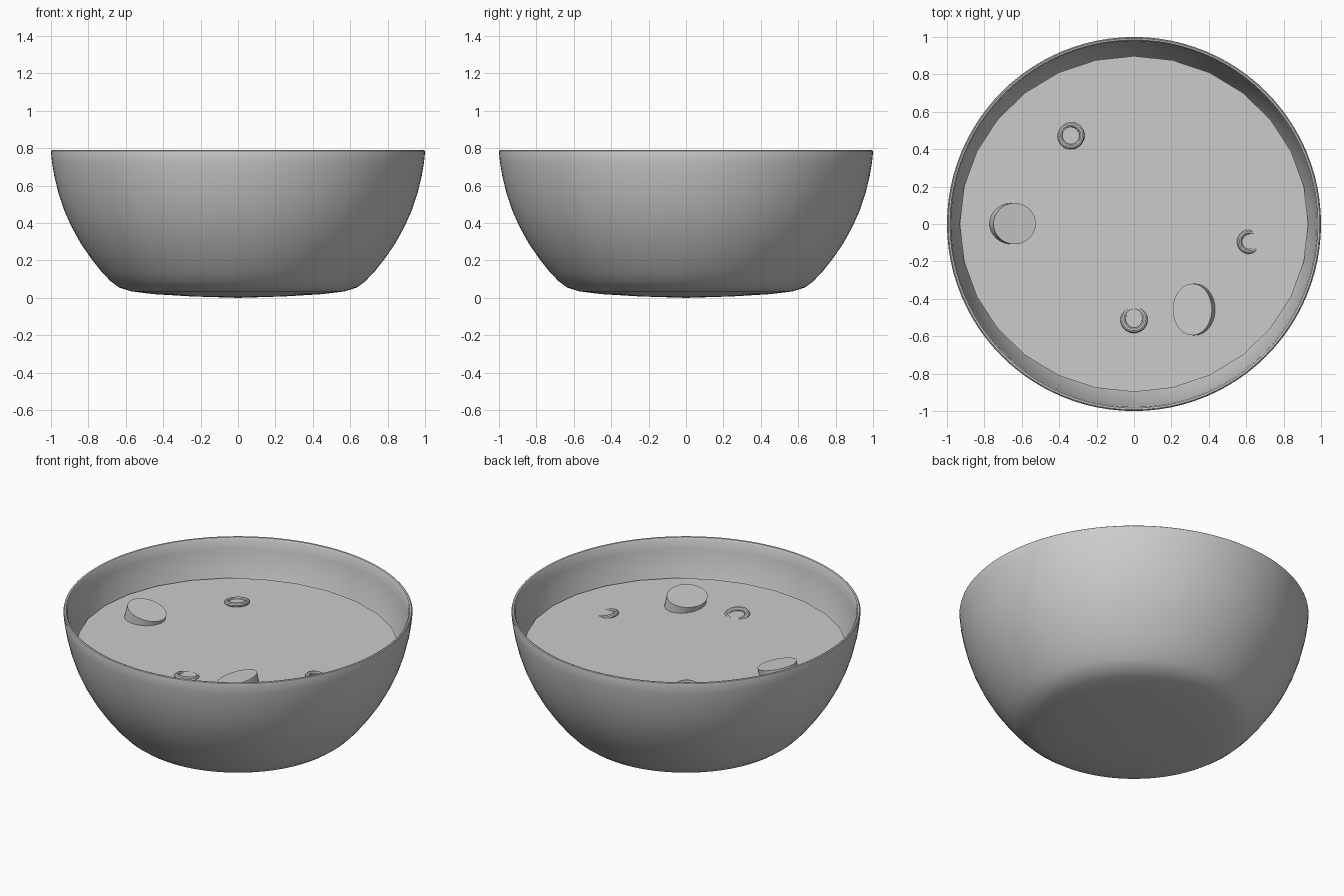
import bpy, bmesh, math
from mathutils import Matrix, Vector

if "Cube" in bpy.data.objects:
    bpy.data.objects.remove(bpy.data.objects["Cube"])

SOUP_Z = 0.565

mat = bpy.data.materials.new("plain grey")
mat.diffuse_color = (0.6, 0.6, 0.6, 1)
mat.use_nodes = True
mat.node_tree.nodes["Principled BSDF"].inputs["Base Color"].default_value = mat.diffuse_color


def finish(bm, name, smooth=True):
    bmesh.ops.recalc_face_normals(bm, faces=bm.faces)
    me = bpy.data.meshes.new(name)
    bm.to_mesh(me)
    bm.free()
    me.materials.append(mat)
    ob = bpy.data.objects.new(name, me)
    bpy.context.collection.objects.link(ob)
    if smooth:
        bpy.ops.object.select_all(action='DESELECT')
        ob.select_set(True)
        bpy.context.view_layer.objects.active = ob
        bpy.ops.object.shade_smooth_by_angle(angle=math.radians(35))
    return ob


def lathe(name, profile, steps):
    bm = bmesh.new()
    vs = [bm.verts.new((r, 0, z)) for r, z in profile]
    edges = [bm.edges.new(p) for p in zip(vs, vs[1:])]
    bmesh.ops.spin(bm, geom=vs + edges, cent=(0, 0, 0), axis=(0, 0, 1),
                   angle=2 * math.pi, steps=steps)
    bmesh.ops.remove_doubles(bm, verts=bm.verts, dist=0.0005)
    return finish(bm, name)


# Bowl: outer wall, thin rounded rim, inner wall
outer = [(0, 0), (0.25, 0.008), (0.45, 0.02), (0.57, 0.035), (0.635, 0.055),
         (0.68, 0.088), (0.73, 0.14), (0.785, 0.21), (0.84, 0.29),
         (0.89, 0.38), (0.93, 0.47), (0.96, 0.56), (0.982, 0.65),
         (0.994, 0.72), (1.0, 0.778)]
rim = [(0.998, 0.786), (0.993, 0.79), (0.984, 0.788), (0.978, 0.778)]
inner = [(max(0, r - 0.022), z + (0.025 if z < 0.2 else 0.0))
         for r, z in reversed(outer[:-1])]
lathe("bowl", outer + rim + inner, 96)

# Soup: a flat, faceted, slightly oval disc
bm = bmesh.new()
bmesh.ops.create_circle(bm, cap_ends=True, segments=28, radius=1,
                        matrix=Matrix.Translation((0, 0, SOUP_Z))
                        @ Matrix.Diagonal((0.932, 0.898, 1, 1)))
finish(bm, "soup_surface", False)


# Floating slices: oval cylinders tilted about the y axis
def slice_(name, top, rx, ry, tilt):
    bm = bmesh.new()
    h = 0.1
    bmesh.ops.create_cone(
        bm, cap_ends=True, segments=40, radius1=1, radius2=1, depth=h,
        matrix=Matrix.Translation(top) @ Matrix.Rotation(math.radians(tilt), 4, 'Y')
        @ Matrix.Translation((0, 0, -h / 2)) @ Matrix.Diagonal((rx, ry, 1, 1)))
    finish(bm, name)


slice_("left_slice", (-0.638, 0.002, 0.616), 0.117, 0.11, 15)
slice_("front_slice", (0.312, -0.457, 0.618), 0.107, 0.138, -13)


# Small rings, each tipped so that one side sinks into the soup
def ring(name, x, y, z, major, minor, sink_deg, tilt):
    bm = bmesh.new()
    n, m = 32, 10
    grid = [[bm.verts.new(((major + minor * math.cos(b)) * math.cos(a),
                           (major + minor * math.cos(b)) * math.sin(a),
                           minor * math.sin(b)))
             for b in (2 * math.pi * j / m for j in range(m))]
            for a in (2 * math.pi * i / n for i in range(n))]
    for i in range(n):
        for j in range(m):
            k, l = (i + 1) % n, (j + 1) % m
            bm.faces.new((grid[i][j], grid[k][j], grid[k][l], grid[i][l]))
    d = math.radians(sink_deg)
    axis = Vector((-math.sin(d), math.cos(d), 0))
    bm.transform(Matrix.Translation((x, y, z))
                 @ Matrix.Rotation(math.radians(tilt), 4, axis))
    finish(bm, name)


ring("back_ring", -0.337, 0.472, SOUP_Z + 0.002, 0.059, 0.014, 135, 9)
ring("front_ring", 0.0, -0.51, SOUP_Z - 0.003, 0.059, 0.015, 95, 11)
ring("right_ring", 0.615, -0.095, SOUP_Z - 0.006, 0.052, 0.014, 10, 13)
